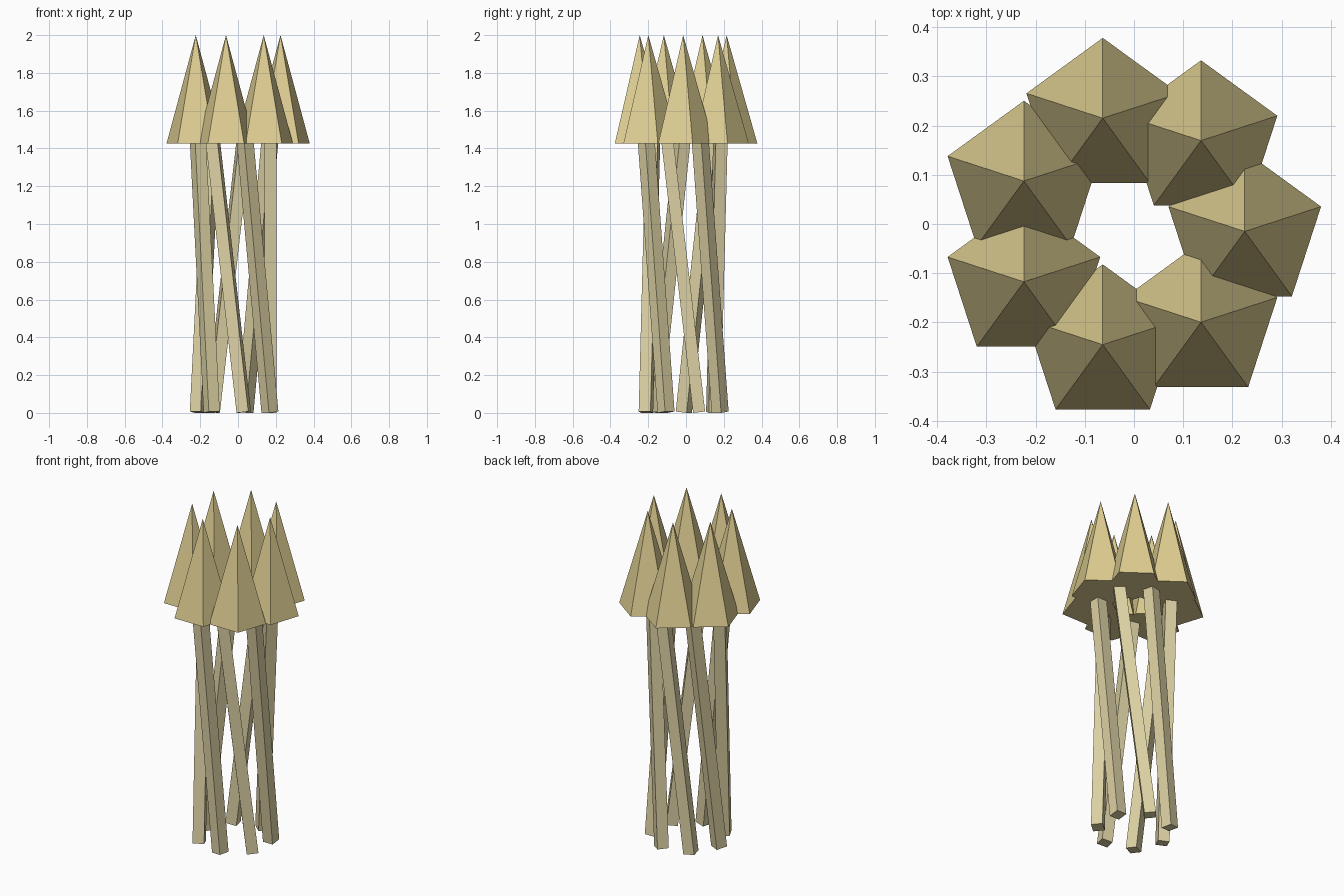
import bpy, math
from mathutils import Matrix

if "Cube" in bpy.data.objects:
    bpy.data.objects.remove(bpy.data.objects["Cube"])

COUNT = 7
CX, CY = -0.011, -0.015      # ring centre
TIP_R, POLE_R = 0.236, 0.183
TIP_BASE, TOP = 1.425, 2.0
SIDE, LENGTH = 0.064, 1.45
TILT = math.atan(0.17 / 1.45)


def material(name, color):
    m = bpy.data.materials.new(name)
    m.diffuse_color = (*color, 1)
    m.use_nodes = True
    m.node_tree.nodes["Principled BSDF"].inputs["Base Color"].default_value = m.diffuse_color
    return m


tip_mat = material("straw", (0.74, 0.62, 0.29))
pole_mat = material("pale_wood", (0.72, 0.64, 0.37))

for i in range(COUNT):
    a = 2 * math.pi * i / COUNT

    # five-sided pointed head, all facing the same way
    bpy.ops.mesh.primitive_cone_add(
        vertices=5, radius1=0.163, radius2=0, depth=TOP - TIP_BASE,
        location=(CX + TIP_R * math.cos(a), CY + TIP_R * math.sin(a), (TOP + TIP_BASE) / 2))
    tip = bpy.context.object
    tip.name = f"pointed_head_{i + 1}"
    tip.data.materials.append(tip_mat)

    # square pole leaning sideways around the ring
    bpy.ops.mesh.primitive_cube_add(size=1)
    pole = bpy.context.object
    pole.name = f"leaning_pole_{i + 1}"
    half_height = (LENGTH * math.cos(TILT) + SIDE * math.sin(TILT)) / 2
    pole.data.transform(
        Matrix.Translation((CX, CY, half_height))
        @ Matrix.Rotation(a, 4, 'Z')
        @ Matrix.Translation((POLE_R, 0, 0))
        @ Matrix.Rotation(TILT, 4, 'X')
        @ Matrix.Diagonal((SIDE, SIDE, LENGTH, 1)))
    pole.data.materials.append(pole_mat)
